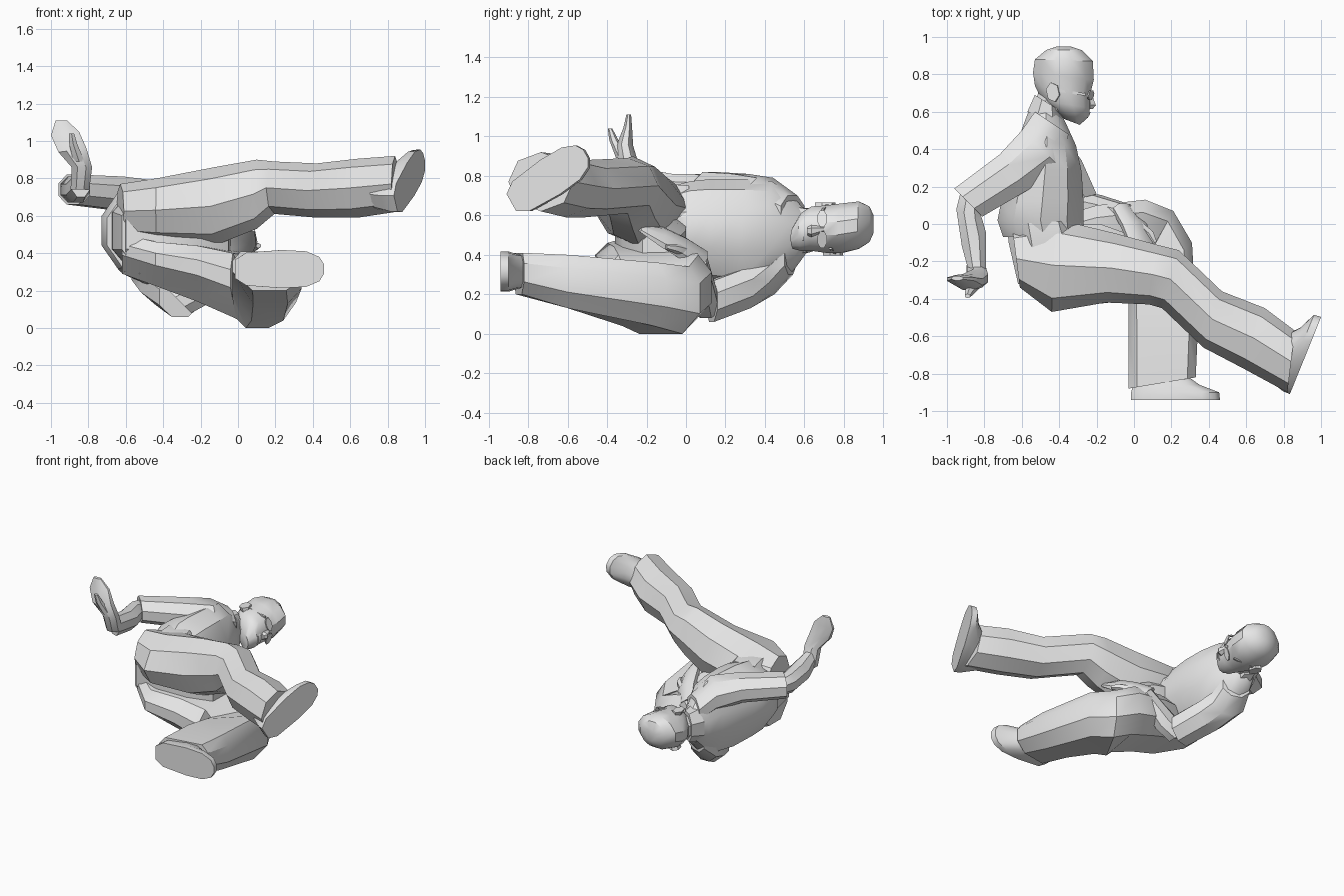
import bpy, bmesh, math
from mathutils import Vector as V

cube = bpy.data.objects.get("Cube")
if cube:
    bpy.data.objects.remove(cube, do_unlink=True)

grey = bpy.data.materials.new("plain grey")
grey.use_nodes = True
grey.diffuse_color = (0.8, 0.8, 0.8, 1)
grey.node_tree.nodes["Principled BSDF"].inputs["Base Color"].default_value = (0.8, 0.8, 0.8, 1)


def skin(name, rings):
    """Bridge rings of points into a closed, capped part."""
    bm = bmesh.new()
    loops = [[bm.verts.new(p) for p in r] for r in rings]
    n = len(loops[0])
    for a, b in zip(loops, loops[1:]):
        for i in range(n):
            j = (i + 1) % n
            bm.faces.new((a[i], a[j], b[j], b[i]))
    bm.faces.new(loops[0])
    bm.faces.new(loops[-1])
    bmesh.ops.recalc_face_normals(bm, faces=bm.faces)
    me = bpy.data.meshes.new(name)
    bm.to_mesh(me)
    bm.free()
    me.materials.append(grey)
    ob = bpy.data.objects.new(name, me)
    bpy.context.collection.objects.link(ob)
    bpy.ops.object.select_all(action='DESELECT')
    ob.select_set(True)
    bpy.context.view_layer.objects.active = ob
    bpy.ops.object.shade_smooth_by_angle(angle=math.radians(35))
    return ob


def polygon(n, turn=0.5):
    """Regular profile; half a step of turn puts flat sides on the axes."""
    k = 1 / math.cos(turn * 2 * math.pi / n)
    return [(k * math.cos(a), k * math.sin(a))
            for a in ((i + turn) * 2 * math.pi / n for i in range(n))]


BLUNT = polygon(8)
RIDGED = polygon(8, 0)
SLACK = [(-1, .5), (-.75, 1), (.75, 1), (1, .5), (1, -.4), (.6, -1), (-.4, -1), (-1, -.05)]


def ring(c, u, v, profile):
    """Profile placed around c with half-axes u and v."""
    return [V(c) + V(u) * a + V(v) * b for a, b in profile]


def loft(name, stations, profile=BLUNT):
    """Stations are (centre, half-axis, half-axis)."""
    return skin(name, [ring(*s, profile) for s in stations])


def span(name, stations, profile=BLUNT):
    """Stations run from (px, py) to (qx, qy) across and z0 to z1 in height."""
    return loft(name, [(((px + qx) / 2, (py + qy) / 2, (z0 + z1) / 2),
                        ((qx - px) / 2, (qy - py) / 2, 0), (0, 0, (z1 - z0) / 2))
                       for px, py, qx, qy, z0, z1 in stations], profile)


# Torso, pelvis and the trouser seat between the thighs
span("torso", [
    (-.70, -.07, -.27, -.04, .29, .74), (-.73, .02, -.27, .02, .28, .76),
    (-.71, .12, -.27, .12, .26, .77), (-.67, .30, -.28, .28, .24, .77),
    (-.62, .45, -.31, .42, .25, .76), (-.58, .56, -.36, .53, .33, .68),
    (-.55, .64, -.39, .59, .42, .61)], polygon(10))
span("pelvis", [
    (-.62, -.32, -.30, -.30, .29, .73), (-.67, -.10, -.25, -.10, .28, .76),
    (-.68, .00, -.29, .02, .29, .75)])
span("trouser_seat", [
    (-.60, -.33, -.62, -.02, .29, .74), (-.42, -.36, -.40, .00, .30, .68),
    (-.20, -.32, -.18, .00, .34, .60), (-.05, -.22, -.04, -.05, .36, .52)])

# Neck, collar and head
span("neck", [(-.55, .58, -.39, .55, .43, .60), (-.50, .74, -.33, .66, .44, .61)])
span("collar", [(-.57, .60, -.38, .55, .40, .64), (-.53, .69, -.40, .61, .425, .63)])
span("head", [
    (-.37, .56, -.29, .53, .43, .54), (-.43, .60, -.245, .57, .42, .61),
    (-.49, .66, -.235, .62, .42, .645), (-.53, .74, -.235, .69, .41, .65),
    (-.54, .81, -.215, .77, .41, .66), (-.53, .88, -.22, .87, .43, .67),
    (-.47, .93, -.28, .93, .465, .645), (-.41, .95, -.34, .95, .51, .60)], polygon(12))
loft("nose", [((-.24, .70, .53), (.012, 0, 0), (0, 0, .012)),
              ((-.232, .635, .52), (.028, 0, 0), (0, 0, .026)),
              ((-.24, .615, .52), (.02, 0, 0), (0, 0, .02))], polygon(6))
loft("mouth", [((-.245, .598, .515), (.012, 0, 0), (0, 0, .04)),
               ((-.25, .580, .51), (.012, 0, 0), (0, 0, .035))], polygon(6))

# Ears and glasses, one for each side of the face
for side, s in (("right", 1), ("left", -1)):
    z = .53 + s * .12
    y = .725 - s * .02
    loft(side + "_ear", [((-.425, y, z - s * .015), (.028, .01, 0), (-.01, .042, 0)),
                         ((-.435, y, z + s * .014), (.03, .01, 0), (-.01, .045, 0))], polygon(6))
    loft(side + "_temple", [((-.43, y + .013, z + s * .004), (0, .007, 0), (0, 0, .005)),
                            ((-.26, y - .013, z - s * .022), (0, .007, 0), (0, 0, .005))], polygon(4))
    zc = .53 + s * .053
    loft(side + "_lens", [((-.236, .69, zc), (-.014, 0, s * .042), (.004, .024, 0)),
                          ((-.228, .69, zc), (-.014, 0, s * .042), (.004, .024, 0))])

# Right arm, stretched backwards with a raised hand
span("right_sleeve", [
    (-.53, .60, -.35, .48, .52, .70), (-.60, .50, -.39, .30, .58, .79),
    (-.72, .37, -.57, .18, .63, .81), (-.96, .19, -.81, .04, .66, .82)])
span("right_forearm", [
    (-.93, .16, -.82, .05, .68, .80), (-.95, .08, -.81, .02, .67, .81),
    (-.92, -.12, -.79, -.05, .67, .81), (-.89, -.23, -.79, -.26, .70, .84)])
loft("right_hand", [
    ((-.845, -.24, .74), (.05, 0, 0), (0, .05, 0)),
    ((-.835, -.29, .86), (.055, 0, 0), (0, .05, 0)),
    ((-.885, -.31, .95), (.075, 0, .01), (0, .042, 0)),
    ((-.925, -.295, 1.04), (.075, 0, .01), (0, .022, 0)),
    ((-.945, -.29, 1.11), (.03, 0, 0), (0, .012, 0))])
loft("right_thumb", [((-.85, -.32, .89), (.03, 0, 0), (0, .03, 0)),
                     ((-.88, -.365, .98), (.022, 0, 0), (0, .02, 0)),
                     ((-.89, -.385, 1.04), (.014, 0, 0), (0, .01, 0))], polygon(6))

# Left arm, bent forwards with the hand over the thigh
span("left_sleeve", [
    (-.54, .56, -.36, .50, .30, .46), (-.57, .46, -.34, .42, .20, .40),
    (-.52, .30, -.28, .34, .13, .34), (-.42, .10, -.20, .16, .06, .27)])
loft("left_forearm", [
    ((-.31, .10, .14), (0, .07, 0), (.06, 0, -.06)),
    ((-.20, .09, .20), (0, .065, 0), (.06, 0, -.06)),
    ((-.04, .06, .38), (0, .045, 0), (.045, 0, -.045))])
loft("left_hand", [
    ((-.06, .07, .37), (.05, 0, -.04), (0, .04, .03)),
    ((.00, -.01, .43), (.065, 0, -.045), (.01, .02, .03)),
    ((.04, -.12, .49), (.06, 0, -.04), (.01, .015, .025)),
    ((.06, -.23, .535), (.03, 0, -.015), (0, .008, .012))])
loft("left_thumb", [((.00, .02, .41), (.03, 0, 0), (0, 0, .03)),
                    ((.08, -.05, .43), (.022, .01, 0), (0, 0, .022)),
                    ((.11, -.10, .44), (.012, .005, 0), (0, 0, .012))], polygon(6))

# Trouser legs from hip to cuff
span("right_leg", [
    (-.61, -.34, -.65, -.03, .48, .77), (-.44, -.47, -.43, .03, .46, .80),
    (-.15, -.42, -.10, -.05, .44, .86), (.08, -.43, .12, -.11, .53, .90),
    (.15, -.45, .24, -.14, .61, .89), (.37, -.66, .47, -.36, .59, .88),
    (.58, -.77, .70, -.45, .59, .905), (.82, -.90, .86, -.57, .62, .92)], RIDGED)
span("left_leg", [
    (-.62, -.30, -.62, -.03, .29, .50), (-.44, -.46, -.40, .04, .22, .46),
    (-.22, -.43, -.20, .10, .14, .44), (-.04, -.41, .06, .13, .05, .40),
    (-.03, -.37, .21, .07, .00, .34), (-.03, -.42, .31, -.10, .04, .36),
    (-.03, -.60, .34, -.60, .13, .40), (-.03, -.88, .33, -.82, .20, .41)], SLACK)

# Shoes: one outline stacked from sole to ankle
half = [(0, .05), (.06, .088), (.25, .102), (.38, .095), (.45, .065), (.475, .025)]
outline = half + [(x, -y) for x, y in reversed(half)]
layers = [(0, 0, 1, 1), (.04, 0, .99, 1), (.08, .01, .75, .88), (.15, .03, .5, .78)]


def shoe(name, heel, toe, up):
    heel = V(heel)
    fx = (V(toe) - heel).normalized()
    fy = V(up).cross(fx).normalized()
    fz = fx.cross(fy)
    skin(name, [[heel + fx * (x * sx + off) + fy * (y * sy) + fz * h for x, y in outline]
                for h, off, sx, sy in layers])


shoe("left_shoe", (-.015, -.94, .315), (.46, -.94, .315), (0, 1, 0))
shoe("right_shoe", (.843, -.885, .665), (.973, -.565, .875), (-.93, .37, 0))
